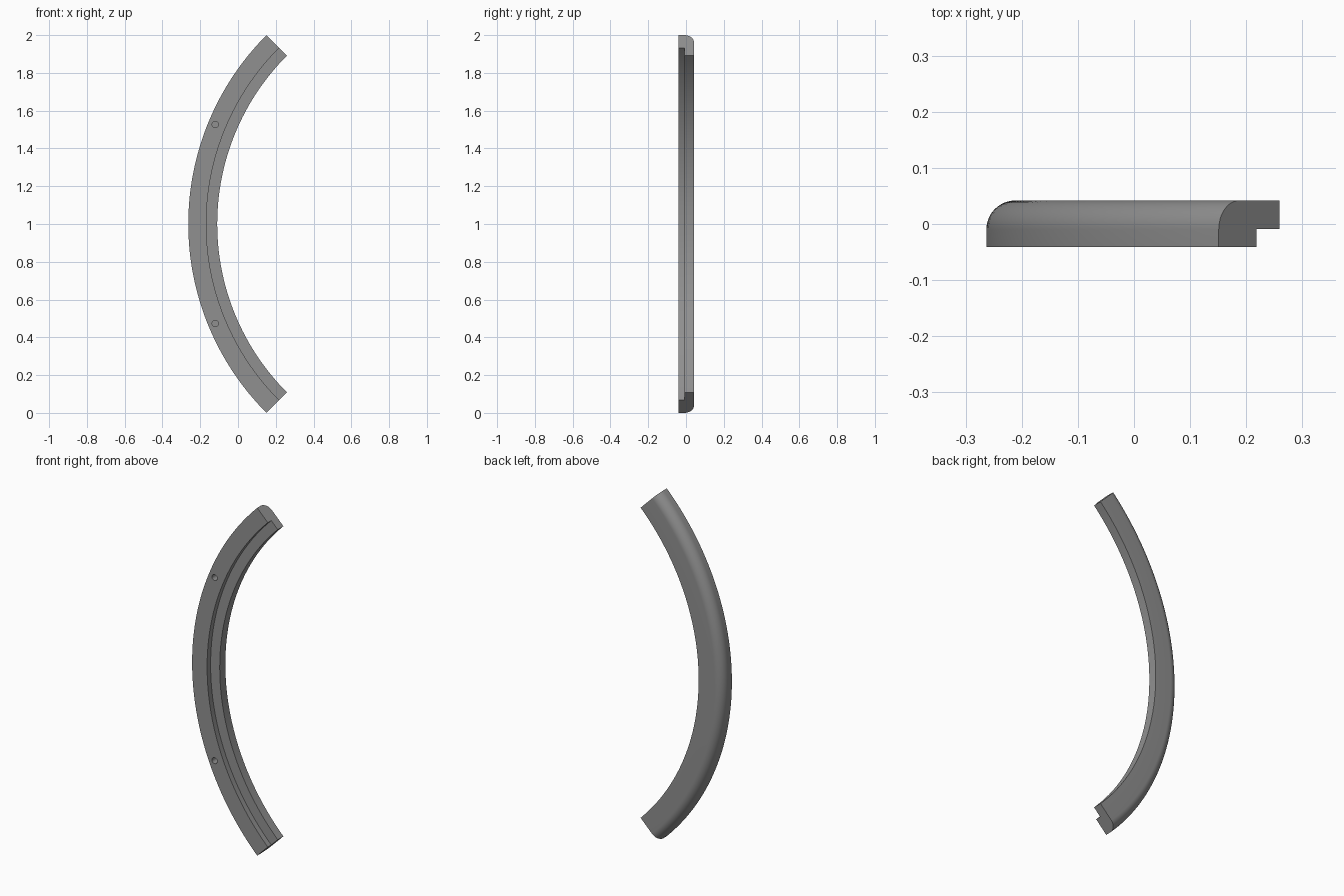
import bpy, bmesh, math

if "Cube" in bpy.data.objects:
    bpy.data.objects.remove(bpy.data.objects["Cube"])

R_OUT, R_STEP, R_IN = 1.4142, 1.319, 1.261   # radii of the quarter-circle arc
CX, CZ = 1.151, 1.0                          # arc centre
Y_FRONT, Y_STEP, Y_BACK = -0.041, -0.009, 0.042
FILLET = 0.052
SEGMENTS = 64

grey = bpy.data.materials.new("mid grey")
grey.diffuse_color = (0.28, 0.28, 0.28, 1)
grey.use_nodes = True
grey.node_tree.nodes["Principled BSDF"].inputs["Base Color"].default_value = grey.diffuse_color


def arc_point(radius, angle):
    return CX - radius * math.cos(angle), CZ + radius * math.sin(angle)


# Cross-section (radius, y): stepped front inner edge, rounded back outer edge
profile = [(R_OUT, Y_FRONT), (R_STEP, Y_FRONT), (R_STEP, Y_STEP),
           (R_IN, Y_STEP), (R_IN, Y_BACK)]
for i in range(13):
    a = math.pi / 2 * (1 - i / 12)
    profile.append((R_OUT - FILLET + FILLET * math.cos(a),
                    Y_BACK - FILLET + FILLET * math.sin(a)))

# Sweep the section through 90 degrees
bm = bmesh.new()
rings = []
for s in range(SEGMENTS + 1):
    angle = math.pi / 2 * (s / SEGMENTS - 0.5)
    ring = []
    for r, y in profile:
        x, z = arc_point(r, angle)
        ring.append(bm.verts.new((x, y, z)))
    rings.append(ring)
n = len(profile)
for a, b in zip(rings, rings[1:]):
    for i in range(n):
        j = (i + 1) % n
        bm.faces.new((a[i], a[j], b[j], b[i]))
bm.faces.new(rings[0])
bm.faces.new(rings[-1])
bmesh.ops.recalc_face_normals(bm, faces=bm.faces)
mesh = bpy.data.meshes.new("curved_rail")
bm.to_mesh(mesh)
bm.free()
rail = bpy.data.objects.new("curved_rail", mesh)
bpy.context.collection.objects.link(rail)
mesh.materials.append(grey)

# Two blind dowel holes in the front face
cutters = []
for side in (-1, 1):
    x, z = arc_point(1.376, side * math.pi / 8)
    bpy.ops.mesh.primitive_cylinder_add(vertices=24, radius=0.017, depth=0.08,
                                        location=(x, -0.04, z),
                                        rotation=(math.pi / 2, 0, 0))
    cutter = bpy.context.object
    cutter.name = "hole_cutter"
    cutter.hide_render = True
    cutter.data.materials.append(grey)
    cutters.append(cutter)
    mod = rail.modifiers.new("dowel_hole", 'BOOLEAN')
    mod.operation = 'DIFFERENCE'
    mod.solver = 'EXACT'
    mod.object = cutter

bpy.ops.object.select_all(action='DESELECT')
rail.select_set(True)
bpy.context.view_layer.objects.active = rail
for mod in list(rail.modifiers):
    bpy.ops.object.modifier_apply(modifier=mod.name)
for cutter in cutters:
    bpy.data.objects.remove(cutter)
bpy.ops.object.shade_smooth_by_angle(angle=math.radians(30))
